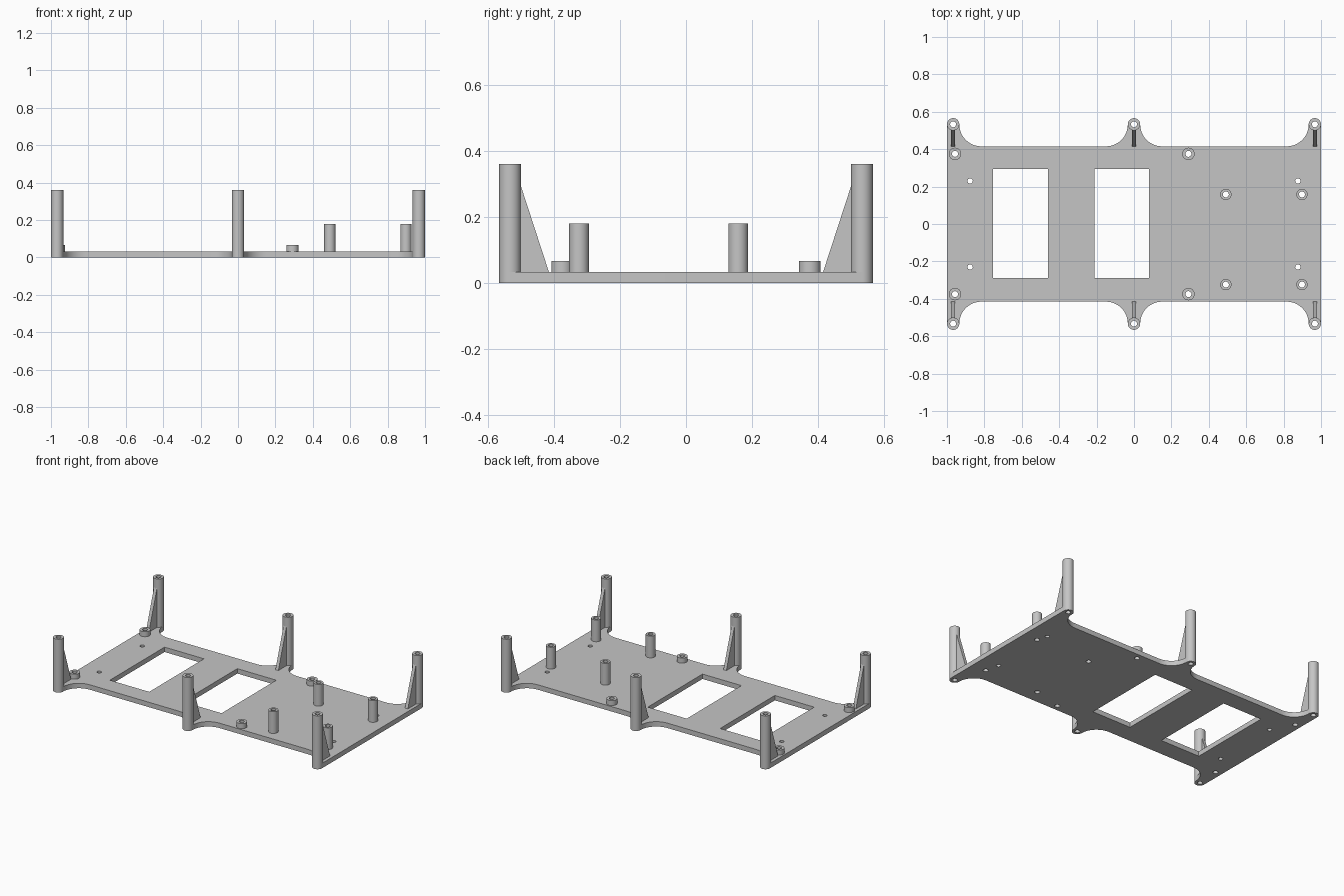
import bpy, bmesh
from math import cos, sin, radians

cube = bpy.data.objects.get("Cube")
if cube:
    bpy.data.objects.remove(cube)

PLATE_TOP = 0.033
EDGE_Y = 0.415                  # straight long edge of the plate
POST_X, POST_Y, POST_R = 0.967, 0.533, 0.033
HOLE_R = 0.016

grey = bpy.data.materials.new("plain grey")
grey.use_nodes = True
colour = (0.56, 0.56, 0.56, 1)
grey.diffuse_color = colour
grey.node_tree.nodes["Principled BSDF"].inputs["Base Color"].default_value = colour


def arc(cx, cy, r, start, end, steps):
    angles = [radians(start + (end - start) * i / steps) for i in range(steps + 1)]
    return [(cx + r * cos(a), cy + r * sin(a)) for a in angles]


def circle(cx, cy, r):
    return arc(cx, cy, r, 0, 360, 32)[:-1]


def rect(x0, x1, y0, y1):
    return [(x0, y0), (x1, y0), (x1, y1), (x0, y1)]


def finish(bm, name):
    """Turn a bmesh into a shaded, coloured object."""
    bmesh.ops.remove_doubles(bm, verts=bm.verts, dist=0.0002)
    bmesh.ops.recalc_face_normals(bm, faces=bm.faces)
    mesh = bpy.data.meshes.new(name)
    bm.to_mesh(mesh)
    bm.free()
    mesh.shade_smooth()
    mesh.set_sharp_from_angle(angle=radians(30))
    mesh.materials.append(grey)
    obj = bpy.data.objects.new(name, mesh)
    bpy.context.collection.objects.link(obj)
    return obj


def extruded(name, loops, z0, z1):
    """Extrude an outline; further loops become through holes."""
    curve = bpy.data.curves.new(name + "_profile", "CURVE")
    curve.dimensions = "2D"
    curve.fill_mode = "BOTH"
    curve.extrude = (z1 - z0) / 2
    for loop in loops:
        spline = curve.splines.new("POLY")
        spline.points.add(len(loop) - 1)
        for point, (x, y) in zip(spline.points, loop):
            point.co = (x, y, 0, 1)
        spline.use_cyclic_u = True
    temp = bpy.data.objects.new(name + "_profile", curve)
    bpy.context.collection.objects.link(temp)
    graph = bpy.context.evaluated_depsgraph_get()
    mesh = bpy.data.meshes.new_from_object(temp.evaluated_get(graph))
    bm = bmesh.new()
    bm.from_mesh(mesh)
    bmesh.ops.translate(bm, verts=bm.verts, vec=(0, 0, (z0 + z1) / 2))
    bpy.data.objects.remove(temp)
    bpy.data.curves.remove(curve)
    bpy.data.meshes.remove(mesh)
    return finish(bm, name)


def standoff(name, x, y, r, top):
    extruded(name, [circle(x, y, r), circle(x, y, HOLE_R)], PLATE_TOP, top)


def rib(name, x, side):
    """Triangular brace between a post and the plate."""
    bm = bmesh.new()
    profile = [(EDGE_Y, PLATE_TOP), (0.502, 0.30), (0.513, 0.30), (0.513, PLATE_TOP)]
    face = bm.faces.new([bm.verts.new((x - 0.011, side * y, z)) for y, z in profile])
    new = bmesh.ops.extrude_face_region(bm, geom=[face])["geom"]
    moved = [v for v in new if isinstance(v, bmesh.types.BMVert)]
    bmesh.ops.translate(bm, verts=moved, vec=(0.022, 0, 0))
    finish(bm, name)


# Plate outline: rounded lobes blended into the edge by concave fillets
fillet = POST_Y - EDGE_Y
reach = POST_R + fillet
back = []
for px in (POST_X, 0, -POST_X):
    if px < POST_X:
        back += arc(px + reach, POST_Y, fillet, 270, 180, 12)
    back += arc(px, POST_Y, POST_R, 0, 180, 16)
    if px > -POST_X:
        back += arc(px - reach, POST_Y, fillet, 0, -90, 12)
back = [p for i, p in enumerate(back)
        if i == 0 or abs(p[0] - back[i - 1][0]) + abs(p[1] - back[i - 1][1]) > 0.0005]
outline = back + [(-x, -y) for x, y in back]

# Positions of posts, spacers and plain holes
posts = [(x, s * POST_Y) for x in (-POST_X, 0, POST_X) for s in (-1, 1)]
short_spots = [(x, y) for x in (-0.957, 0.291) for y in (-0.375, 0.375)]
tall_spots = [(x, y) for x in (0.491, 0.898) for y in (-0.324, 0.158)]
screw_spots = [(x, y) for x in (-0.876, 0.876) for y in (-0.23, 0.23)]

# Base plate with two windows and through holes
holes = [rect(-0.754, -0.46, -0.29, 0.294), rect(-0.211, 0.08, -0.29, 0.294)]
holes += [circle(x, y, HOLE_R) for x, y in posts + short_spots + tall_spots]
holes += [circle(x, y, 0.014) for x, y in screw_spots]
extruded("base_plate", [outline] + holes, 0, PLATE_TOP)

# Corner and middle posts with their ribs
for i, (x, y) in enumerate(posts, 1):
    standoff(f"post_{i}", x, y, POST_R, 0.36)
    rib(f"post_rib_{i}", x, 1 if y > 0 else -1)

# Board spacers
for i, (x, y) in enumerate(short_spots, 1):
    standoff(f"short_spacer_{i}", x, y, 0.033, 0.067)
for i, (x, y) in enumerate(tall_spots, 1):
    standoff(f"tall_spacer_{i}", x, y, 0.03, 0.18)
